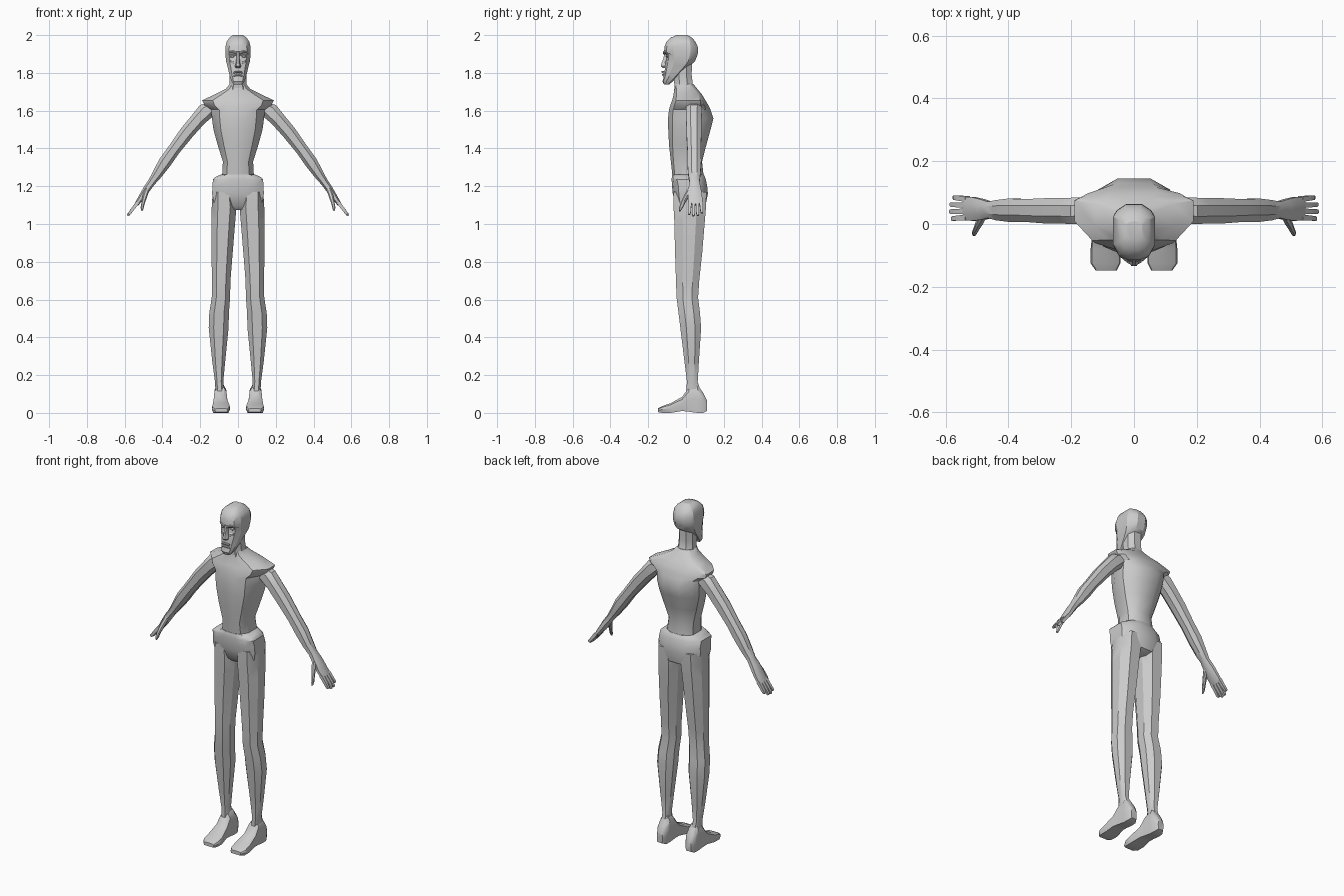
import bpy, bmesh, math
from mathutils import Vector

OCT = [(1, -.42), (1, .42), (.5, 1), (-.5, 1), (-1, .42), (-1, -.42), (-.5, -1), (.5, -1)]
QUAD = [(1, -1), (1, 1), (-1, 1), (-1, -1)]


def loft(name, rings, mirror=False, angle=32):
    """Skin a list of equal-sized point rings and cap both ends."""
    bm = bmesh.new()
    vs = [[bm.verts.new(p) for p in r] for r in rings]
    n = len(vs[0])
    for a, b in zip(vs, vs[1:]):
        for i in range(n):
            j = (i + 1) % n
            bm.faces.new((a[i], a[j], b[j], b[i]))
    bm.faces.new(vs[0][::-1])
    bm.faces.new(vs[-1])
    bmesh.ops.recalc_face_normals(bm, faces=bm.faces)
    me = bpy.data.meshes.new(name)
    bm.to_mesh(me)
    bm.free()
    ob = bpy.data.objects.new(name, me)
    bpy.context.collection.objects.link(ob)
    if mirror:
        ob.modifiers.new("Mirror", 'MIRROR')
    bpy.ops.object.select_all(action='DESELECT')
    ob.select_set(True)
    bpy.context.view_layer.objects.active = ob
    bpy.ops.object.shade_smooth_by_angle(angle=math.radians(angle))
    return ob


def box_ring(z, x0, x1, y0, y1, shape=OCT):
    """Horizontal ring filling the given extents."""
    return [Vector(((x0 + x1) / 2 + (x1 - x0) / 2 * a, (y0 + y1) / 2 + (y1 - y0) / 2 * b, z))
            for a, b in shape]


def body_ring(z, w, yf, yb, ys, d):
    """Symmetric torso ring: front, back and side depth set separately."""
    half = [(.3, yf), (.7, yf + (ys - d - yf) * .25), (1, ys - d), (1, ys + d),
            (.82, ys + d + (yb - ys - d) * .5), (.38, yb)]
    return ([Vector((w * a, y, z)) for a, y in half]
            + [Vector((-w * a, y, z)) for a, y in reversed(half)])


def limb_ring(c, hu, hv, shape=OCT, u=Vector((.82, 0, .57)), v=Vector((0, 1, 0))):
    return [Vector(c) + u * hu * a + v * hv * b for a, b in shape]


# torso: z, half width, front, back, side centre, side half depth
loft("torso", [body_ring(*r) for r in [
    (1.24, .085, -.07, .095, .02, .04),
    (1.33, .08, -.08, .085, .01, .035),
    (1.42, .108, -.09, .108, .02, .035),
    (1.50, .13, -.094, .13, .03, .035),
    (1.56, .138, -.095, .145, .035, .04),
    (1.605, .142, -.09, .13, .04, .04),
    (1.63, .178, -.083, .118, .042, .036),
    (1.655, .19, -.073, .103, .042, .033),
    (1.685, .125, -.066, .085, .03, .035),
    (1.715, .065, -.062, .06, .01, .03),
    (1.74, .045, -.058, .04, -.01, .025)]])

# pelvis with the raised hip ledge
loft("pelvis", [body_ring(*r) for r in [
    (1.075, .06, -.03, .07, .02, .03),
    (1.095, .125, -.05, .103, .015, .045),
    (1.16, .137, -.07, .116, .012, .05),
    (1.20, .135, -.074, .112, .01, .05),
    (1.235, .133, -.076, .105, .0, .048),
    (1.25, .118, -.075, .1, .0, .042),
    (1.262, .09, -.074, .094, .01, .04)]])

# legs: z, inner x, outer x, front y, back y
loft("leg", [box_ring(*r) for r in [
    (.09, .072, .118, .0, .085),
    (.165, .078, .122, .005, .062),
    (.27, .068, .136, -.008, .068),
    (.45, .05, .155, -.03, .08),
    (.53, .048, .152, -.04, .074),
    (.61, .042, .139, -.05, .064),
    (.70, .04, .138, -.053, .07),
    (.85, .028, .14, -.058, .086),
    (1.02, .014, .141, -.062, .1),
    (1.09, .008, .139, -.066, .106),
    (1.17, .02, .134, -.066, .108)]], mirror=True)

# feet, lofted from heel to toe: y, inner x, outer x, bottom, top
FOOT = [(1, 0), (.92, .65), (.5, 1), (-.5, 1), (-.92, .65), (-1, 0), (-.85, -1), (.85, -1)]
loft("foot", [[Vector(((x0 + x1) / 2 + (x1 - x0) / 2 * a, y, (z0 + z1) / 2 + (z1 - z0) / 2 * b))
               for a, b in FOOT] for y, x0, x1, z0, z1 in [
    (.112, .075, .112, .01, .065),
    (.092, .062, .124, 0, .105),
    (.06, .06, .126, 0, .15),
    (.015, .058, .128, .006, .135),
    (-.02, .054, .132, .01, .085),
    (-.08, .042, .138, 0, .052),
    (-.125, .043, .138, 0, .036),
    (-.148, .055, .122, .004, .024)]], mirror=True)

# arms and palms: centre, half thickness, half depth
loft("arm", [limb_ring(*r) for r in [
    ((.115, .042, 1.635), .025, .035),
    ((.163, .042, 1.603), .047, .042),
    ((.21, .042, 1.555), .04, .041),
    ((.27, .042, 1.485), .038, .04),
    ((.338, .043, 1.395), .033, .036),
    ((.388, .044, 1.325), .034, .037),
    ((.43, .044, 1.26), .026, .032),
    ((.458, .045, 1.22), .02, .026),
    ((.483, .046, 1.185), .019, .033),
    ((.512, .048, 1.14), .016, .038),
    ((.537, .05, 1.105), .011, .037)]], mirror=True)

# four fingers, spread slightly
for i, reach in enumerate((.9, 1.0, .98, .8)):
    y0, y1 = .021 + .0195 * i, .017 + .0225 * i
    a, b = Vector((.53, y0, 1.115)), Vector((.53 + .055 * reach, y1, 1.115 - .072 * reach))
    loft("finger", [limb_ring(a.lerp(b, t), h, h * .95, QUAD)
                    for t, h in ((0, .0095), (.5, .0085), (.9, .0075), (1, .004))], mirror=True)

# thumb
loft("thumb", [limb_ring(*r) for r in [
    ((.478, .03, 1.19), .012, .016),
    ((.492, .005, 1.15), .013, .014),
    ((.502, -.015, 1.115), .01, .011),
    ((.508, -.028, 1.085), .009, .009),
    ((.51, -.033, 1.07), .005, .005)]], mirror=True)

# neck
loft("neck", [box_ring(*r) for r in [
    (1.69, -.06, .06, -.06, .065),
    (1.74, -.046, .046, -.062, .036),
    (1.79, -.044, .044, -.066, .03),
    (1.87, -.045, .045, -.07, .032)]])

# head: z, half width, front, back, side centre, side half depth
loft("head", [body_ring(*r) for r in [
    (1.738, .022, -.116, -.09, -.103, .006),
    (1.755, .034, -.124, -.07, -.092, .012),
    (1.785, .044, -.116, -.04, -.07, .018),
    (1.81, .05, -.113, -.015, -.055, .025),
    (1.84, .057, -.11, .022, -.035, .032),
    (1.86, .063, -.106, .047, -.025, .036),
    (1.892, .066, -.1, .06, -.022, .042),
    (1.912, .067, -.116, .064, -.022, .045),
    (1.94, .066, -.113, .062, -.022, .045),
    (1.965, .06, -.104, .05, -.022, .042),
    (1.986, .046, -.082, .032, -.022, .035),
    (2.0, .026, -.05, .008, -.022, .018)]], angle=28)

# nose
loft("nose", [box_ring(*r) for r in [
    (1.826, -.013, .013, -.122, -.09),
    (1.836, -.017, .017, -.134, -.09),
    (1.85, -.012, .012, -.13, -.09),
    (1.88, -.008, .008, -.118, -.09),
    (1.91, -.011, .011, -.117, -.09)]])

# brow ridges, eyes and cheekbones
loft("brow", [[Vector((x, y + .009 * a, z + .007 * b)) for a, b in OCT] for x, y, z in [
    (.008, -.113, 1.904), (.026, -.111, 1.911), (.046, -.094, 1.911), (.058, -.07, 1.902)]],
    mirror=True)
loft("eye", [[Vector((.03 + .013 * s * a, y, 1.889 + .008 * s * b)) for a, b in OCT]
             for y, s in ((-.085, 1), (-.099, 1), (-.105, .5))], mirror=True)
loft("cheekbone", [[Vector((x, y + .008 * a, z + .01 * b)) for a, b in OCT] for x, y, z in [
    (.02, -.102, 1.855), (.04, -.092, 1.86), (.057, -.06, 1.868)]], mirror=True)

# downturned lips
for name, z, dz, y in (("upper_lip", 1.806, .005, -.123), ("lower_lip", 1.789, .005, -.121)):
    loft(name, [[Vector((x, y + .03 * x * x / .0009 * .4 + .007 * a, z - 10 * x * x + dz * b))
                 for a, b in OCT] for x in (-.024, -.012, 0, .012, .024)])
